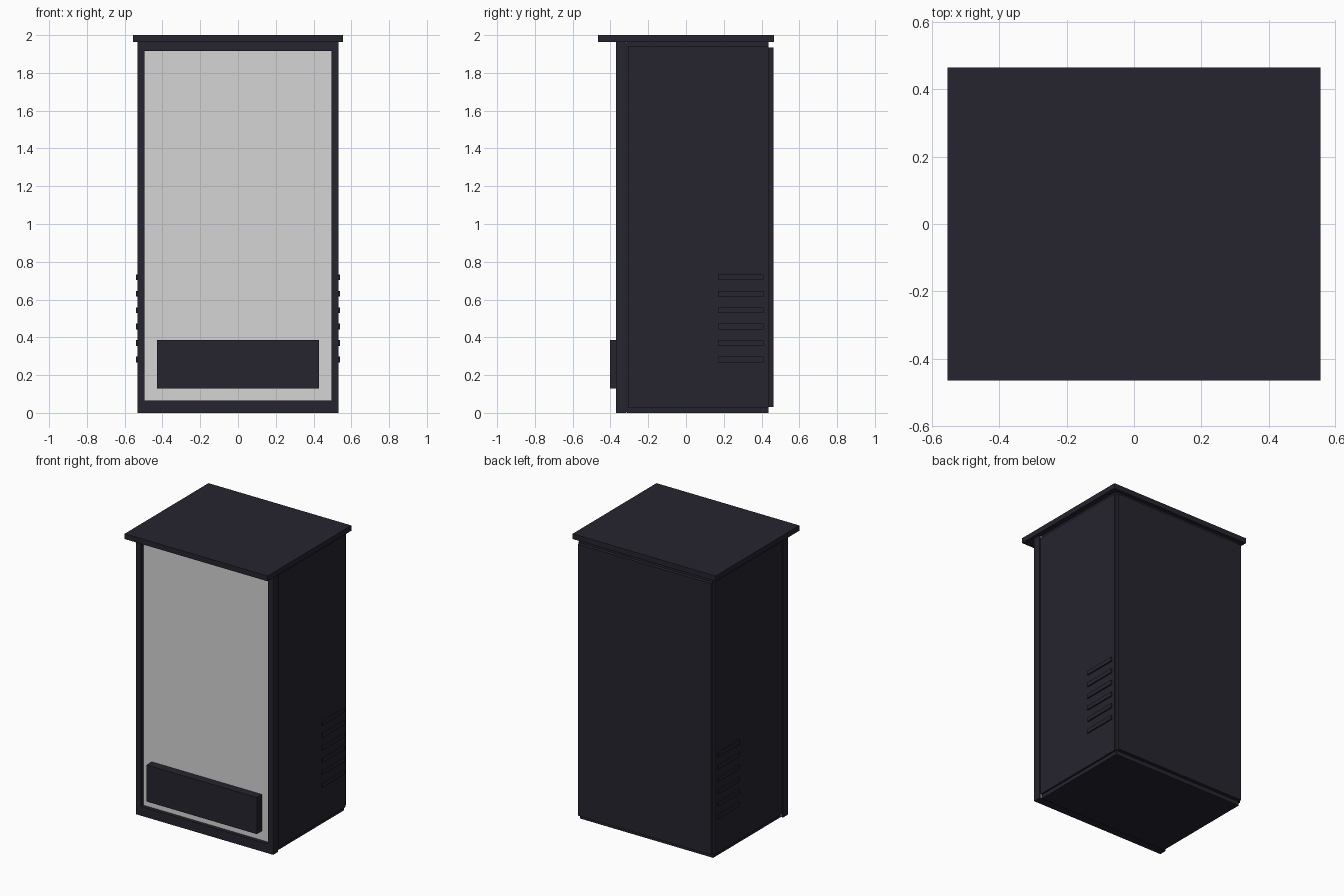
import bpy, bmesh

if "Cube" in bpy.data.objects:
    bpy.data.objects.remove(bpy.data.objects["Cube"])


def material(name, rgb):
    m = bpy.data.materials.new(name)
    m.diffuse_color = (*rgb, 1.0)
    m.use_nodes = True
    m.node_tree.nodes["Principled BSDF"].inputs["Base Color"].default_value = m.diffuse_color
    return m


DARK = material("dark blue grey", (0.019, 0.018, 0.028))
LIGHT = material("light grey", (0.66, 0.66, 0.66))


def box_object(name, boxes, mat):
    """One object from a list of (x0, x1, y0, y1, z0, z1) boxes."""
    bm = bmesh.new()
    for x0, x1, y0, y1, z0, z1 in boxes:
        for v in bmesh.ops.create_cube(bm, size=1.0)["verts"]:
            v.co.x = x0 if v.co.x < 0 else x1
            v.co.y = y0 if v.co.y < 0 else y1
            v.co.z = z0 if v.co.z < 0 else z1
    bmesh.ops.recalc_face_normals(bm, faces=bm.faces)
    me = bpy.data.meshes.new(name)
    bm.to_mesh(me)
    bm.free()
    me.materials.append(mat)
    ob = bpy.data.objects.new(name, me)
    bpy.context.collection.objects.link(ob)
    return ob


def mirror_x(ob):
    ob.modifiers.new("mirror", "MIRROR").use_axis[0] = True


# Cabinet core, visible as a groove around the panels
box_object("cabinet_body", [(-0.517, 0.517, -0.312, 0.437, 0.0, 1.965)], DARK)

# Overhanging flat roof
box_object("roof", [(-0.555, 0.555, -0.465, 0.465, 1.963, 2.0)], DARK)

# Raised side panels
side = box_object("side_panel", [(0.517, 0.53, -0.308, 0.437, 0.027, 1.94)], DARK)
mirror_x(side)

# Raised back panel
box_object("back_panel", [(-0.517, 0.517, 0.437, 0.462, 0.03, 1.935)], DARK)

# Side vents: six thin raised slats low on each side, near the back
vents = box_object("side_vents", [(0.53, 0.539, 0.17, 0.41, z, z + 0.03)
                                  for z in (0.268 + 0.087 * i for i in range(6))], DARK)
mirror_x(vents)

# Front frame: posts on both sides, rails at top and bottom
posts = box_object("frame_posts", [(0.494, 0.533, -0.37, -0.316, 0.0, 1.965)], DARK)
mirror_x(posts)
box_object("frame_rails", [(-0.494, 0.494, -0.37, -0.316, 0.0, 0.065),
                           (-0.494, 0.494, -0.37, -0.316, 1.915, 1.965)], DARK)

# Recessed front window, with a backing sheet showing in the seam behind the frame
box_object("front_window", [(-0.494, 0.494, -0.345, -0.316, 0.065, 1.915),
                            (-0.525, 0.525, -0.316, -0.312, 0.005, 1.96)], LIGHT)

# Delivery hatch at the bottom of the window
box_object("delivery_hatch", [(-0.428, 0.428, -0.403, -0.345, 0.13, 0.387)], DARK)
